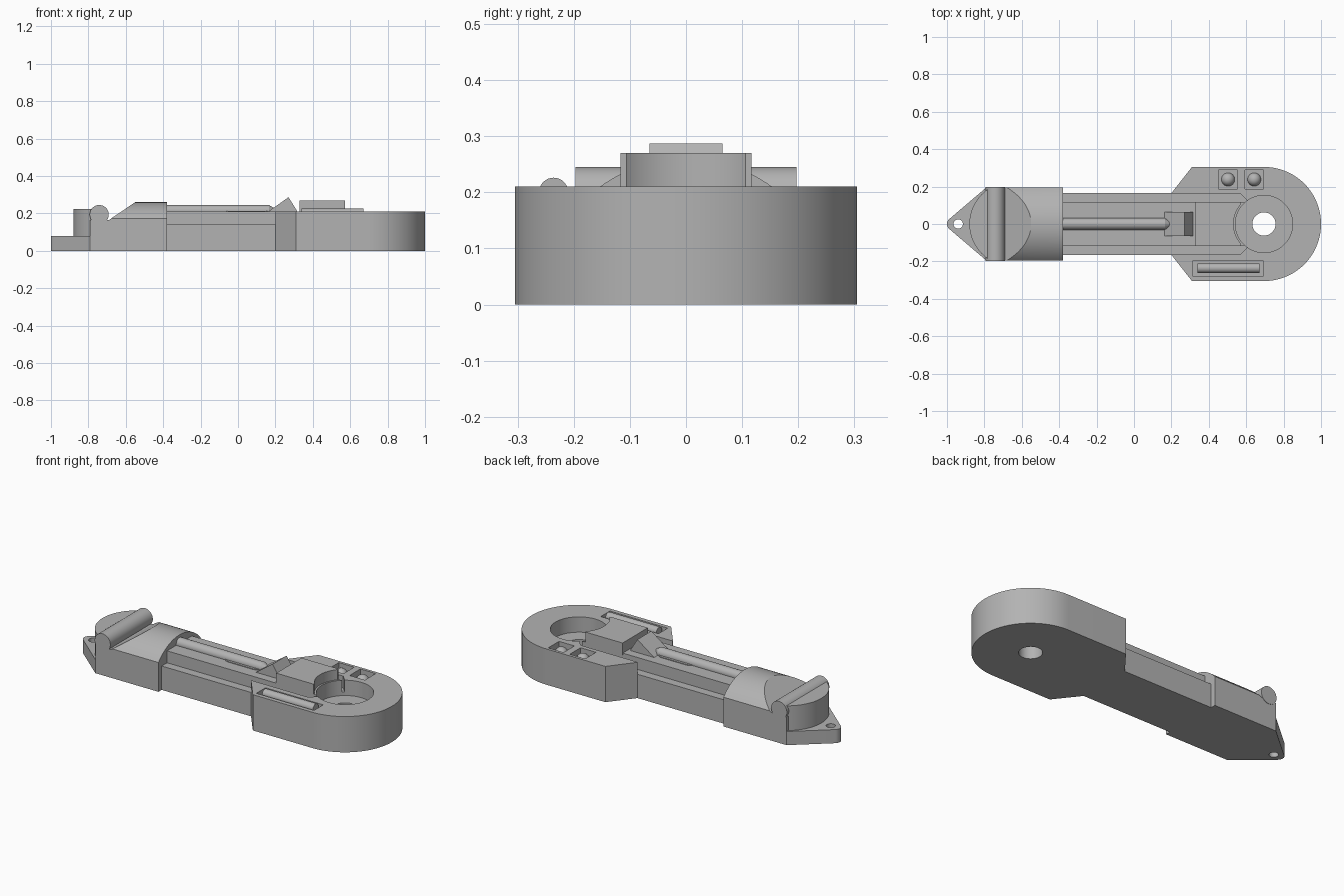
import bpy, bmesh, math
from mathutils import Matrix, Vector

if "Cube" in bpy.data.objects:
    bpy.data.objects.remove(bpy.data.objects["Cube"])

grey = bpy.data.materials.new("light_grey")
grey.diffuse_color = (0.45, 0.45, 0.45, 1)
grey.use_nodes = True
grey.node_tree.nodes["Principled BSDF"].inputs["Base Color"].default_value = grey.diffuse_color


def finish(name, bm):
    bmesh.ops.recalc_face_normals(bm, faces=bm.faces)
    me = bpy.data.meshes.new(name)
    bm.to_mesh(me)
    bm.free()
    me.materials.append(grey)
    ob = bpy.data.objects.new(name, me)
    bpy.context.collection.objects.link(ob)
    return ob


def prism(name, pts, lo, hi, axis="z"):
    """Extrude a 2D outline: axis z uses (x,y), y uses (x,z), x uses (y,z)."""
    put = {"z": lambda a, b, t: (a, b, t),
           "y": lambda a, b, t: (a, t, b),
           "x": lambda a, b, t: (t, a, b)}[axis]
    bm = bmesh.new()
    face = bm.faces.new([bm.verts.new(put(a, b, lo)) for a, b in pts])
    ext = bmesh.ops.extrude_face_region(bm, geom=[face])
    verts = [v for v in ext["geom"] if isinstance(v, bmesh.types.BMVert)]
    bmesh.ops.translate(bm, verts=verts, vec=Vector(put(0, 0, hi - lo)))
    return finish(name, bm)


def arc(cx, cy, r, a0, a1, n):
    return [(cx + r * math.cos(math.radians(a0 + (a1 - a0) * i / n)),
             cy + r * math.sin(math.radians(a0 + (a1 - a0) * i / n)))
            for i in range(n + 1)]


def circle(cx, cy, r, n=48):
    return arc(cx, cy, r, 0, 360, n)[:-1]


def rect(x0, x1, y0, y1):
    return [(x0, y0), (x1, y0), (x1, y1), (x0, y1)]


def cut(ob, *cutters):
    for c in cutters:
        mod = ob.modifiers.new("cut", "BOOLEAN")
        mod.operation = "DIFFERENCE"
        mod.solver = "EXACT"
        mod.object = c
        bpy.context.view_layer.objects.active = ob
        bpy.ops.object.modifier_apply(modifier=mod.name)
    for c in cutters:
        bpy.data.objects.remove(c)


# Head: rounded block with slot, round pocket, through hole and tray recesses
HX = 0.695
head = prism("head", arc(HX, 0, 0.305, -90, 90, 48)
             + [(0.31, 0.305), (0.2, 0.165), (0.2, -0.165), (0.31, -0.305)], 0, 0.21)
slot = [(0.1, -0.162), (0.57, -0.162), (0.615, -0.115),
        (0.615, 0.115), (0.57, 0.162), (0.1, 0.162)]
cut(head,
    prism("slot_cutter", slot, 0.14, 0.3),
    prism("pocket_cutter", circle(HX, 0, 0.153), 0.12, 0.3),
    prism("hole_cutter", circle(HX, 0, 0.062), -0.1, 0.2),
    prism("tray_cutter", rect(0.315, 0.69, -0.28, -0.195), 0.175, 0.3),
    prism("button_cutter_a", rect(0.453, 0.553, 0.188, 0.288), 0.175, 0.3),
    prism("button_cutter_b", rect(0.593, 0.693, 0.188, 0.288), 0.175, 0.3))

# Domed buttons in the square recesses
for i, x in enumerate((0.503, 0.643)):
    bm = bmesh.new()
    bmesh.ops.create_uvsphere(bm, u_segments=24, v_segments=12, radius=0.036,
                              matrix=Matrix.Translation((x, 0.238, 0.173)))
    finish(f"button_{i + 1}", bm)

# Roller lying in the side tray
prism("side_roller", circle(-0.236, 0.2, 0.026, 32), 0.34, 0.67, "x")

# Shaft with raised centre rail
prism("shaft", rect(-0.42, 0.25, -0.165, 0.165), 0, 0.14)
rail = prism("centre_rail", rect(-0.42, 0.6, -0.115, 0.115), 0.13, 0.21)
cut(rail, prism("rail_cutter", circle(HX, 0, 0.153), 0, 0.4))

# Sliding block with hollowed end
block = prism("slide_block", rect(0.33, 0.572, -0.117, 0.117), 0.2, 0.27)
cut(block, prism("block_cutter", circle(HX, 0, 0.163), 0, 0.4))

# Wedge in front of the block
prism("wedge", [(0.155, 0.205), (0.315, 0.205), (0.315, 0.215), (0.27, 0.287)],
      -0.065, 0.065, "y")

# Long rod with tapered tip
prism("rod", circle(0, 0.214, 0.031, 32), -0.42, 0.165, "x")
bm = bmesh.new()
bmesh.ops.create_cone(bm, cap_ends=True, segments=32, radius1=0.031, radius2=0.01, depth=0.035,
                      matrix=Matrix.Translation((0.1825, 0, 0.214)) @ Matrix.Rotation(math.pi / 2, 4, "Y"))
finish("rod_tip", bm)

# Flat collar around the rod
prism("rod_collar", arc(0.125, 0, 0.045, -90, 90, 12) + arc(-0.03, 0, 0.045, 90, 270, 12),
      0.2, 0.214)

# Arched saddle with sloping front
half = math.degrees(math.acos(0.195 / 0.26))
saddle = prism("saddle", arc(0, 0, 0.26, half, 180 - half, 32) + [(-0.195, 0), (0.195, 0)],
               -0.79, -0.38, "x")
cut(saddle, prism("slope_cutter", [(-0.55, 0.26), (-0.69, 0.165), (-0.9, 0.165),
                                   (-0.9, 0.4), (-0.55, 0.4)], -0.4, 0.4, "y"))

# Curved nose wall and cross roller
prism("nose_wall", arc(-0.655, 0, 0.225, 121, 239, 32), 0, 0.225)
prism("cross_roller", circle(-0.742, 0.194, 0.051, 48), -0.197, 0.197, "y")

# Pointed tip plate with hole
tip = prism("tip_plate", [(-0.78, 0.195), (-0.79, 0.195)]
            + arc(-0.965, 0, 0.035, 130, 230, 12)
            + [(-0.79, -0.195), (-0.78, -0.195)], 0, 0.08)
cut(tip, prism("tip_hole_cutter", circle(-0.94, 0, 0.025, 32), -0.1, 0.2))

# Smooth curved faces, keep edges sharp
for ob in bpy.context.scene.objects:
    ob.select_set(True)
    bpy.context.view_layer.objects.active = ob
bpy.ops.object.shade_smooth_by_angle()
